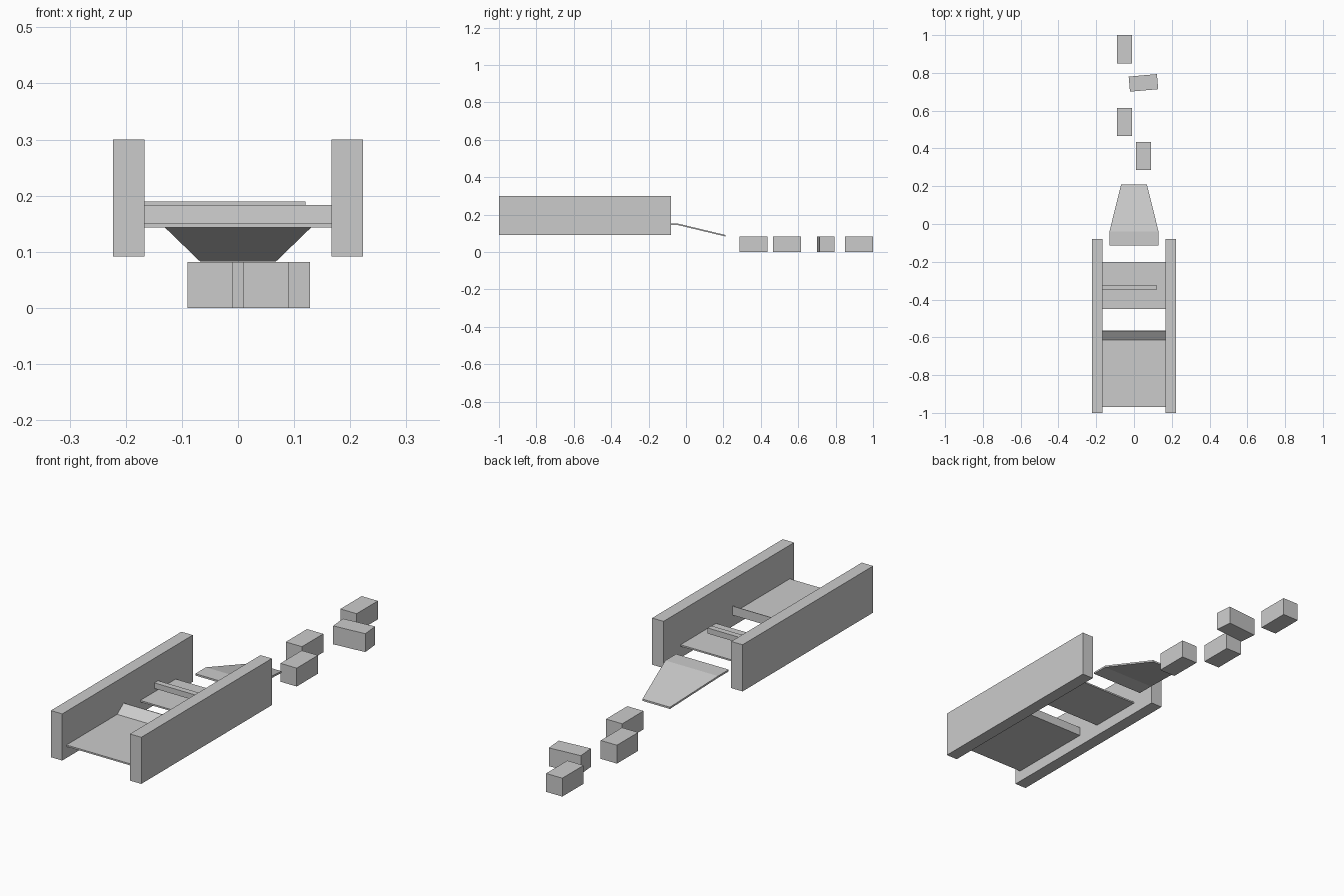
import bpy, bmesh, math

if "Cube" in bpy.data.objects:
    bpy.data.objects.remove(bpy.data.objects["Cube"])


def make_mesh(name, bm):
    bmesh.ops.recalc_face_normals(bm, faces=bm.faces)
    mesh = bpy.data.meshes.new(name)
    bm.to_mesh(mesh)
    bm.free()
    obj = bpy.data.objects.new(name, mesh)
    bpy.context.collection.objects.link(obj)
    return obj


def box(name, x, y, z, turn=0):
    """Box from (min, max) ranges, turned about its own vertical axis."""
    bm = bmesh.new()
    bmesh.ops.create_cube(bm, size=1)
    bmesh.ops.scale(bm, vec=[r[1] - r[0] for r in (x, y, z)], verts=bm.verts)
    obj = make_mesh(name, bm)
    obj.location = [sum(r) / 2 for r in (x, y, z)]
    obj.rotation_euler.z = math.radians(turn)
    return obj


def loft(name, stations):
    """Solid through rectangles (y, half width, bottom z, top z)."""
    bm = bmesh.new()
    rings = [[bm.verts.new(c) for c in ((-w, y, b), (w, y, b), (w, y, t), (-w, y, t))]
             for y, w, b, t in stations]
    for r, s in zip(rings, rings[1:]):
        for i in range(4):
            j = (i + 1) % 4
            bm.faces.new((r[i], r[j], s[j], s[i]))
    bm.faces.new(rings[0])
    bm.faces.new(rings[-1])
    return make_mesh(name, bm)


# Side walls
for side, x in (("left", (-0.223, -0.167)), ("right", (0.167, 0.223))):
    box(side + "_wall", x, (-1, -0.08), (0.092, 0.30))

# Entry deck with a kicker wedge at its far end
loft("entry_deck", [(-0.97, 0.167, 0.143, 0.15), (-0.613, 0.167, 0.143, 0.15),
                    (-0.568, 0.167, 0.143, 0.183), (-0.565, 0.167, 0.143, 0.183)])

# Middle deck and the bar reaching out from the left wall
box("middle_deck", (-0.167, 0.167), (-0.45, -0.20), (0.143, 0.15))
box("barrier_bar", (-0.167, 0.12), (-0.35, -0.324), (0.165, 0.19))

# Tapered exit ramp
loft("exit_ramp", [(-0.115, 0.13, 0.143, 0.151), (-0.04, 0.13, 0.143, 0.151),
                   (0.21, 0.068, 0.083, 0.091)])

# Stepping blocks, one of them turned sideways
for i, (x, y, turn) in enumerate([(0.05, 0.36, 0), (-0.05, 0.54, 0),
                                  (0.05, 0.747, -85), (-0.05, 0.925, 0)]):
    box(f"stepping_block_{i + 1}", (x - 0.04, x + 0.04),
        (y - 0.075, y + 0.075), (0, 0.082), turn)
